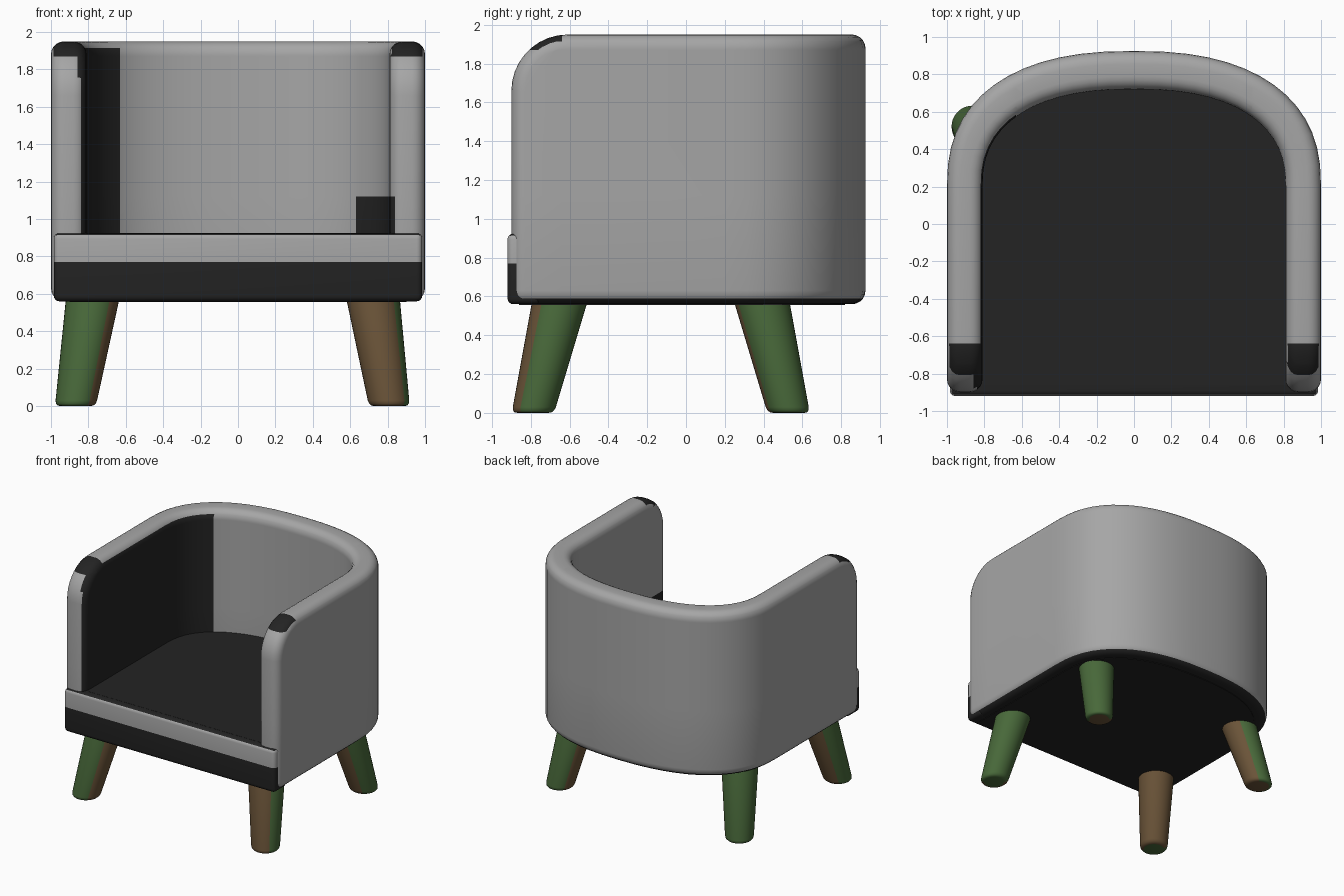
import bpy, bmesh, math
from mathutils import Vector

if "Cube" in bpy.data.objects:
    bpy.data.objects.remove(bpy.data.objects["Cube"])


def material(name, rgb):
    m = bpy.data.materials.new(name)
    m.diffuse_color = (*rgb, 1)
    m.use_nodes = True
    m.node_tree.nodes["Principled BSDF"].inputs["Base Color"].default_value = m.diffuse_color
    return m


LIGHT = material("light grey fabric", (0.38, 0.38, 0.38))
DARK = material("charcoal fabric", (0.017, 0.017, 0.017))
GREEN = material("green paint", (0.065, 0.14, 0.042))
BROWN = material("brown wood", (0.145, 0.088, 0.04))


def finish(bm, name, mats, angle=35):
    bmesh.ops.recalc_face_normals(bm, faces=bm.faces)
    me = bpy.data.meshes.new(name)
    bm.to_mesh(me)
    bm.free()
    for m in mats:
        me.materials.append(m)
    me.shade_smooth()
    me.set_sharp_from_angle(angle=math.radians(angle))
    ob = bpy.data.objects.new(name, me)
    bpy.context.collection.objects.link(ob)
    return ob


def round_edges(bm, offset, segments=4):
    bmesh.ops.recalc_face_normals(bm, faces=bm.faces)
    sharp = [e for e in bm.edges if e.calc_face_angle(0) > math.radians(40)]
    bmesh.ops.bevel(bm, geom=sharp, offset=offset, segments=segments,
                    profile=0.5, affect='EDGES', clamp_overlap=True)
    bmesh.ops.triangulate(bm, faces=[f for f in bm.faces if len(f.verts) > 4])


def cut(bm, axis, value):
    co, no = Vector((0, 0, 0)), Vector((0, 0, 0))
    co[axis], no[axis] = value, 1
    bmesh.ops.bisect_plane(bm, geom=bm.verts[:] + bm.edges[:] + bm.faces[:],
                           plane_co=co, plane_no=no, dist=1e-5)


YC = 0.2  # where the straight sides turn into the curved back


def back_curve(rx, ry, n=28):
    pts = []
    for i in range(n + 1):
        a = math.pi * i / n
        c, s = math.cos(a), math.sin(a)
        p = 2 / 2.4
        pts.append((math.copysign(abs(c) ** p, c) * rx, YC + abs(s) ** p * ry))
    return pts


# Wrap-around wall: arms with rounded front corners, joined by the curved back
Z0, Z1, YF, R = 0.56, 1.95, -0.90, 0.29
profile = [(YC, Z0), (YF, Z0)]
for i in range(10):
    a = math.pi / 2 * i / 9
    profile.append((YF + R - R * math.cos(a), Z1 - R + R * math.sin(a)))
profile.append((YC, Z1))

bm = bmesh.new()
outer, inner = back_curve(1.0, 0.725), back_curve(0.81, 0.52)
stations = [[bm.verts.new((x, y, z)) for (x, y), z in
             ((o, Z0), (o, Z1), (i, Z1), (i, Z0))] for o, i in zip(outer, inner)]
for a, b in zip(stations, stations[1:]):
    for k in range(4):
        bm.faces.new((a[k], a[(k + 1) % 4], b[(k + 1) % 4], b[k]))
for st, sign in ((stations[0], 1), (stations[-1], -1)):
    mid = profile[1:-1]
    o = [st[0]] + [bm.verts.new((sign, y, z)) for y, z in mid] + [st[1]]
    i = [st[3]] + [bm.verts.new((sign * 0.81, y, z)) for y, z in mid] + [st[2]]
    bm.faces.new(o)
    bm.faces.new(i)
    for k in range(len(o) - 1):
        bm.faces.new((o[k], o[k + 1], i[k + 1], i[k]))
round_edges(bm, 0.07, 5)
for axis, value in ((2, 1.12), (2, 1.87), (2, 1.915), (1, -0.64),
                    (0, -0.63), (0, 0.63)):
    cut(bm, axis, value)
bm.normal_update()
for f in bm.faces:
    c, n = f.calc_center_median(), f.normal
    inward = n.x * -c.x + n.y * (YC - max(c.y, YC)) > 0 and abs(n.x) > 0.3
    dark = c.z < 0.6 and n.z < -0.5
    dark |= inward and c.x < -0.63 and c.z < 1.915 and n.y > -0.85
    dark |= inward and c.x > 0.63 and c.z < 1.12 and n.y > -0.85
    dark |= c.y < -0.64 and c.z > 1.87 and 0.82 < abs(c.x) < 0.988
    f.material_index = int(dark)
finish(bm, "wraparound_back_and_arms", (LIGHT, DARK))

# Seat block filling the inside of the wall
bm = bmesh.new()
outline = [(0.9, -0.86)] + back_curve(0.9, 0.62) + [(-0.9, -0.86)]
base = bm.faces.new([bm.verts.new((x, y, 0.556)) for x, y in outline])
ext = bmesh.ops.extrude_face_region(bm, geom=[base])
bmesh.ops.translate(bm, vec=(0, 0, 0.369),
                    verts=[v for v in ext["geom"] if isinstance(v, bmesh.types.BMVert)])
finish(bm, "seat", (DARK,))

# Full-width front rail of the seat: light band above, dark band below
bm = bmesh.new()
bmesh.ops.create_cube(bm, size=1)
for v in bm.verts:
    v.co = (v.co.x * 1.97, -0.835 + v.co.y * 0.17, 0.742 + v.co.z * 0.364)
round_edges(bm, 0.03)
cut(bm, 2, 0.77)
bm.normal_update()
for f in bm.faces:
    f.material_index = int(f.calc_center_median().z < 0.77 or f.normal.z > 0.7)
finish(bm, "seat_front_rail", (LIGHT, DARK))


# Splayed, tapered legs, brown over an arc of directions (degrees)
def leg(name, foot, top, brown_from, brown_to, brown_foot, n=36):
    bm = bmesh.new()
    rings = []
    for z, r in ((0.005, 0.08), (0.008, 0.095), (0.018, 0.106), (0.035, 0.111),
                 (0.56, 0.142), (0.62, 0.145)):
        p = Vector(foot).lerp(Vector(top), z / 0.56)
        rings.append([bm.verts.new((p.x + r * math.cos(math.tau * k / n),
                                    p.y + r * math.sin(math.tau * k / n),
                                    z - 0.005)) for k in range(n)])
    bm.faces.new(rings[0][::-1]).material_index = int(brown_foot)
    bm.faces.new(rings[-1])
    for a, b in zip(rings, rings[1:]):
        for k in range(n):
            f = bm.faces.new((a[k], a[(k + 1) % n], b[(k + 1) % n], b[k]))
            deg = (k + 0.5) * 360 / n
            f.material_index = int((deg - brown_from) % 360 < brown_to - brown_from)
    finish(bm, name, (GREEN, BROWN), 50)


leg("front_left_leg", (-0.87, -0.79), (-0.78, -0.655), -50, 130, False)
leg("front_right_leg", (0.81, -0.79), (0.725, -0.655), 140, 320, False)
leg("rear_left_leg", (-0.87, 0.53), (-0.78, 0.395), -130, 50, True)
leg("rear_right_leg", (0.81, 0.53), (0.725, 0.395), 140, 300, True)
